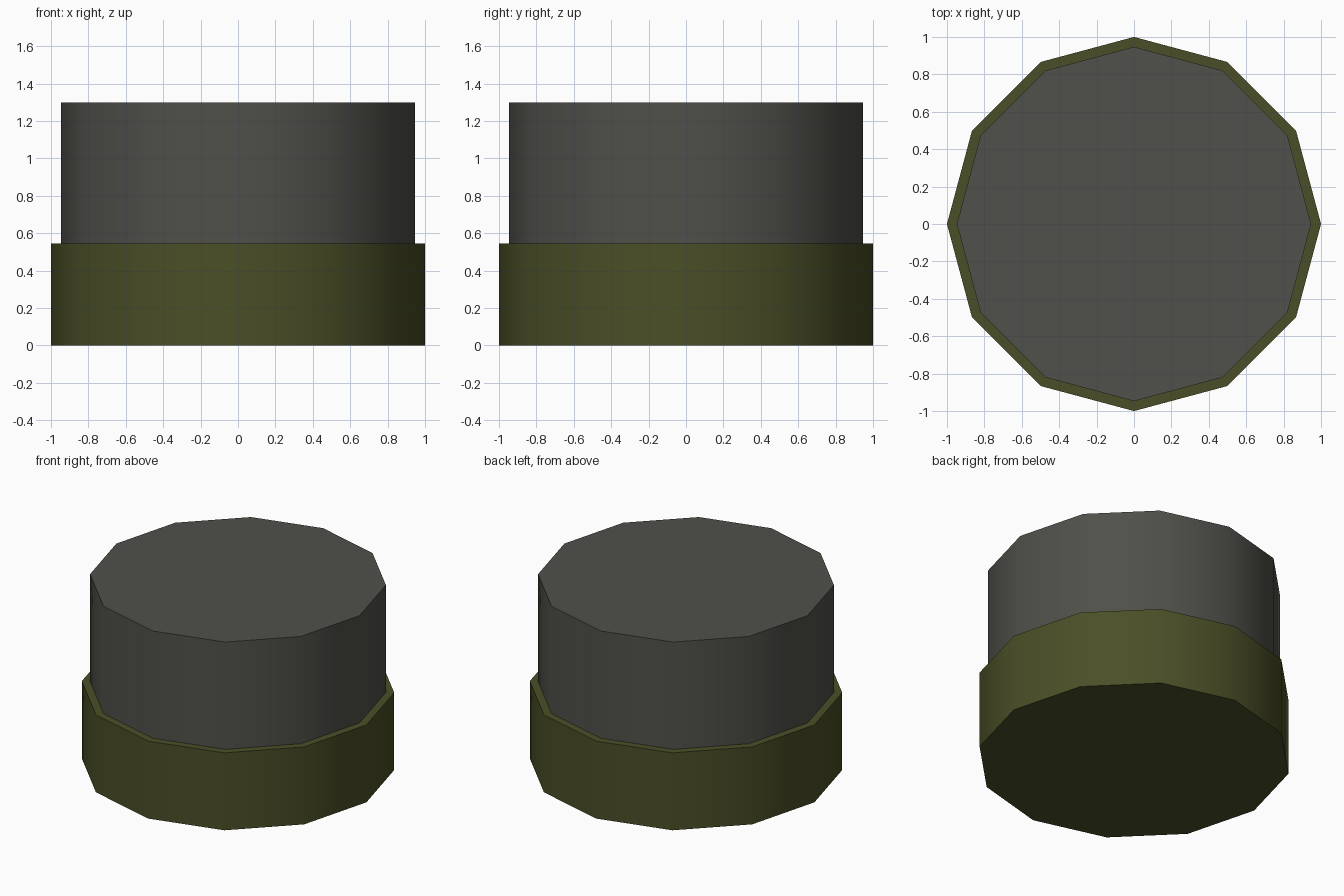
import bpy
import math

# Remove the default cube
cube = bpy.data.objects.get("Cube")
if cube:
    bpy.data.objects.remove(cube, do_unlink=True)

SIDES = 12


def make_material(name, color):
    mat = bpy.data.materials.new(name)
    mat.use_nodes = True
    rgba = (*color, 1.0)
    mat.diffuse_color = rgba
    bsdf = next(n for n in mat.node_tree.nodes if n.type == "BSDF_PRINCIPLED")
    bsdf.inputs["Base Color"].default_value = rgba
    return mat


def make_drum(name, radius, bottom, top, mat):
    bpy.ops.mesh.primitive_cylinder_add(
        vertices=SIDES, radius=radius, depth=top - bottom,
        location=(0, 0, (bottom + top) / 2))
    drum = bpy.context.object
    drum.name = name
    drum.data.materials.append(mat)
    # Rounded shading around the wall, crisp rims
    bpy.ops.object.shade_smooth_by_angle(angle=math.radians(40))
    return drum


olive = make_material("dark olive", (0.07, 0.078, 0.02))
grey = make_material("dark warm grey", (0.08, 0.08, 0.069))

# Wide base band, and the narrower body seated in it
make_drum("base_band", 1.0, 0.0, 0.545, olive)
make_drum("upper_body", 0.947, 0.5, 1.3, grey)
